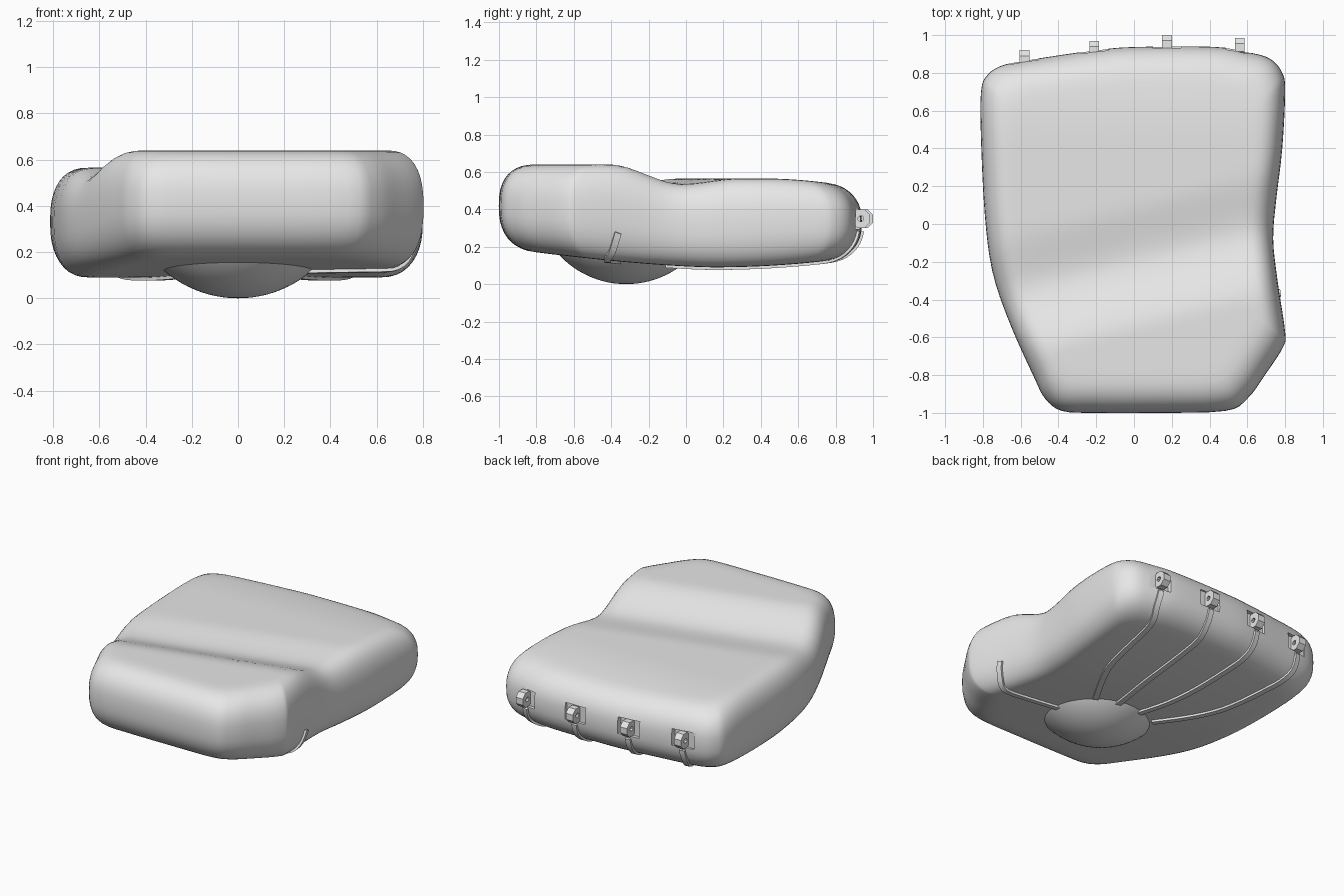
import bpy, bmesh, math
from mathutils import Vector
from mathutils.bvhtree import BVHTree

if "Cube" in bpy.data.objects:
    bpy.data.objects.remove(bpy.data.objects["Cube"])

grey = bpy.data.materials.new("light grey")
grey.use_nodes = True
grey.diffuse_color = (0.8, 0.8, 0.8, 1)
grey.node_tree.nodes["Principled BSDF"].inputs["Base Color"].default_value = (0.8, 0.8, 0.8, 1)


def make(name, bm, angle=35):
    bmesh.ops.recalc_face_normals(bm, faces=bm.faces)
    mesh = bpy.data.meshes.new(name)
    bm.to_mesh(mesh)
    bm.free()
    obj = bpy.data.objects.new(name, mesh)
    bpy.context.collection.objects.link(obj)
    mesh.materials.append(grey)
    smooth(obj, angle)
    return obj


def smooth(obj, angle):
    bpy.ops.object.select_all(action='DESELECT')
    obj.select_set(True)
    bpy.context.view_layer.objects.active = obj
    bpy.ops.object.shade_smooth_by_angle(angle=math.radians(angle))


def spline(points, steps, closed=False):
    """Catmull-Rom curve through the points."""
    p = [Vector(q) for q in points]
    n = len(p)
    at = (lambda i: p[i % n]) if closed else (lambda i: p[max(0, min(n - 1, i))])
    out = []
    for i in range(n if closed else n - 1):
        a, b, c, d = (at(i + k) for k in (-1, 0, 1, 2))
        for j in range(steps):
            t = j / steps
            out.append(0.5 * (2 * b + (c - a) * t + (2 * a - 5 * b + 4 * c - d) * t * t
                              + (3 * b - a - 3 * c + d) * t ** 3))
    return out if closed else out + [p[-1]]


def ease(t):
    t = max(0, min(1, t))
    return t * t * (3 - 2 * t)


def top(x, y):
    # front ridge, diagonal valley, gently falling rear
    t = y - (-0.17 + 0.25 * x)
    z = 0.535 + 0.105 * ease(-t / 0.4) + 0.03 * ease(t / 0.3)
    return z - 0.03 * (max(0, y - 0.4) / 0.4) ** 2


def bottom(x, y):
    if y < 0.15:
        return 0.09 + 0.1 * ((0.15 - y) / 1.1) ** 1.5
    return 0.09 + 0.04 * ((y - 0.15) / 0.65) ** 2


# Palm body: rings of one outline, rounded at the rim
OUTLINE = [(-0.38, -0.99), (-0.2, -1), (0.1, -1), (0.48, -0.99), (0.6, -0.925), (0.7, -0.79),
           (0.79, -0.65), (0.8, -0.57), (0.76, -0.3), (0.737, -0.08), (0.752, 0.12),
           (0.785, 0.4), (0.8, 0.7), (0.785, 0.8), (0.72, 0.875), (0.6, 0.91), (0.42, 0.938),
           (0, 0.937), (-0.2, 0.92), (-0.45, 0.885), (-0.68, 0.845), (-0.775, 0.79),
           (-0.81, 0.7), (-0.81, 0.45), (-0.79, 0.05), (-0.75, -0.25), (-0.66, -0.52),
           (-0.53, -0.81), (-0.47, -0.925)]
outline = spline(OUTLINE, 4, True)
RIM = 0.2
half = []
for k in range(11):
    a = math.pi / 2 * k / 10
    half.append((RIM * (1 - max(0, math.cos(a)) ** 0.8), math.sin(a) ** 0.8))
half += [(RIM + (0.98 - RIM) * k / 18, 1) for k in range(1, 19)]
profile = [(d, -f) for d, f in reversed(half[1:])] + half

bm = bmesh.new()
rings = []
for inset, f in profile:
    ring = []
    for p in outline:
        x, y = p * (1 - inset)
        hi, lo = top(x, y), bottom(x, y)
        ring.append(bm.verts.new((x, y, (hi + lo) / 2 + f * (hi - lo) / 2)))
    rings.append(ring)
for r, s in zip(rings, rings[1:]):
    for i in range(len(r)):
        j = (i + 1) % len(r)
        bm.faces.new((r[i], r[j], s[j], s[i]))
bm.faces.new(rings[0])
bm.faces.new(rings[-1])
bmesh.ops.recalc_face_normals(bm, faces=bm.faces)
skin = BVHTree.FromBMesh(bm)
palm = make("palm_body", bm)


def box(bm, centre, size):
    for v in bmesh.ops.create_cube(bm, size=1)["verts"]:
        v.co = Vector(centre) + Vector(a * b for a, b in zip(v.co, size))


# Sockets cut into the back edge
KNUCKLES = [(-0.58, 0.87), (-0.21, 0.92), (0.175, 0.95), (0.56, 0.935)]
KZ = 0.35
bm = bmesh.new()
for x, y in KNUCKLES:
    box(bm, (x, y + 0.03, KZ), (0.15, 0.12, 0.11))
cutter = make("socket_cutter", bm)
cutter.hide_render = True
cut = palm.modifiers.new("sockets", 'BOOLEAN')
cut.operation, cut.solver, cut.object = 'DIFFERENCE', 'EXACT', cutter
bpy.context.view_layer.objects.active = palm
bpy.ops.object.modifier_apply(modifier=cut.name)
bpy.data.objects.remove(cutter)
smooth(palm, 35)

# Knuckle hinges: pierced eight-sided eyes on short blocks
for n, (x, y) in enumerate(KNUCKLES, 1):
    bm = bmesh.new()
    centre = Vector((x, y, KZ))
    loops = []
    for i in range(8):
        a = math.tau * (i + 0.5) / 8
        way = Vector((0, math.cos(a), math.sin(a)))
        loops.append([bm.verts.new(centre + way * r + Vector((w, 0, 0)))
                      for r, w in ((0.054, -0.026), (0.054, 0.026), (0.016, 0.026), (0.016, -0.026))])
    for i in range(8):
        p, q = loops[i], loops[(i + 1) % 8]
        for k in range(4):
            m = (k + 1) % 4
            bm.faces.new((p[k], p[m], q[m], q[k]))
    box(bm, (x, y - 0.045, KZ), (0.05, 0.05, 0.08))
    make(f"knuckle_hinge_{n}", bm, 30)


# Tendons: raised strips that follow the skin to the dome
def tendon(name, points, width=0.036, lift=0.014):
    path = []
    for p in spline(points, 10):
        spot, normal, _, _ = skin.find_nearest(p)
        path.append((spot, normal))
    bm = bmesh.new()
    sections = []
    for i, (p, normal) in enumerate(path):
        along = path[min(i + 1, len(path) - 1)][0] - path[max(i - 1, 0)][0]
        side = along.cross(normal).normalized() * width / 2
        sections.append([bm.verts.new(p + side * s + normal * h)
                         for s, h in ((-1, -0.01), (1, -0.01), (1, lift), (-1, lift))])
    for a, b in zip(sections, sections[1:]):
        for k in range(4):
            m = (k + 1) % 4
            bm.faces.new((a[k], a[m], b[m], b[k]))
    bm.faces.new(sections[0])
    bm.faces.new(sections[-1])
    make(name, bm, 40)


for n, (x, y) in enumerate(KNUCKLES, 1):
    tendon(f"finger_tendon_{n}", [(x, y, 0.28), (x, y - 0.04, 0.18), (0.92 * x, y - 0.17, 0.12),
                                  (0.76 * x, 0.28, 0.09), (0.4 * x, -0.1, 0.1)])
tendon("thumb_tendon", [(0.79, -0.36, 0.27), (0.75, -0.39, 0.18), (0.65, -0.42, 0.12),
                        (0.27, -0.36, 0.12)])

# Dome under the palm: a shallow spherical cap
bm = bmesh.new()
R = 0.49
bmesh.ops.create_uvsphere(bm, u_segments=48, v_segments=48, radius=R)
bmesh.ops.translate(bm, verts=bm.verts, vec=(0, -0.32, R))
bmesh.ops.bisect_plane(bm, geom=bm.verts[:] + bm.edges[:] + bm.faces[:], plane_co=(0, 0, 0.22),
                       plane_no=(0, 0, 1), clear_outer=True)
bmesh.ops.holes_fill(bm, edges=[e for e in bm.edges if e.is_boundary])
make("underside_dome", bm)
